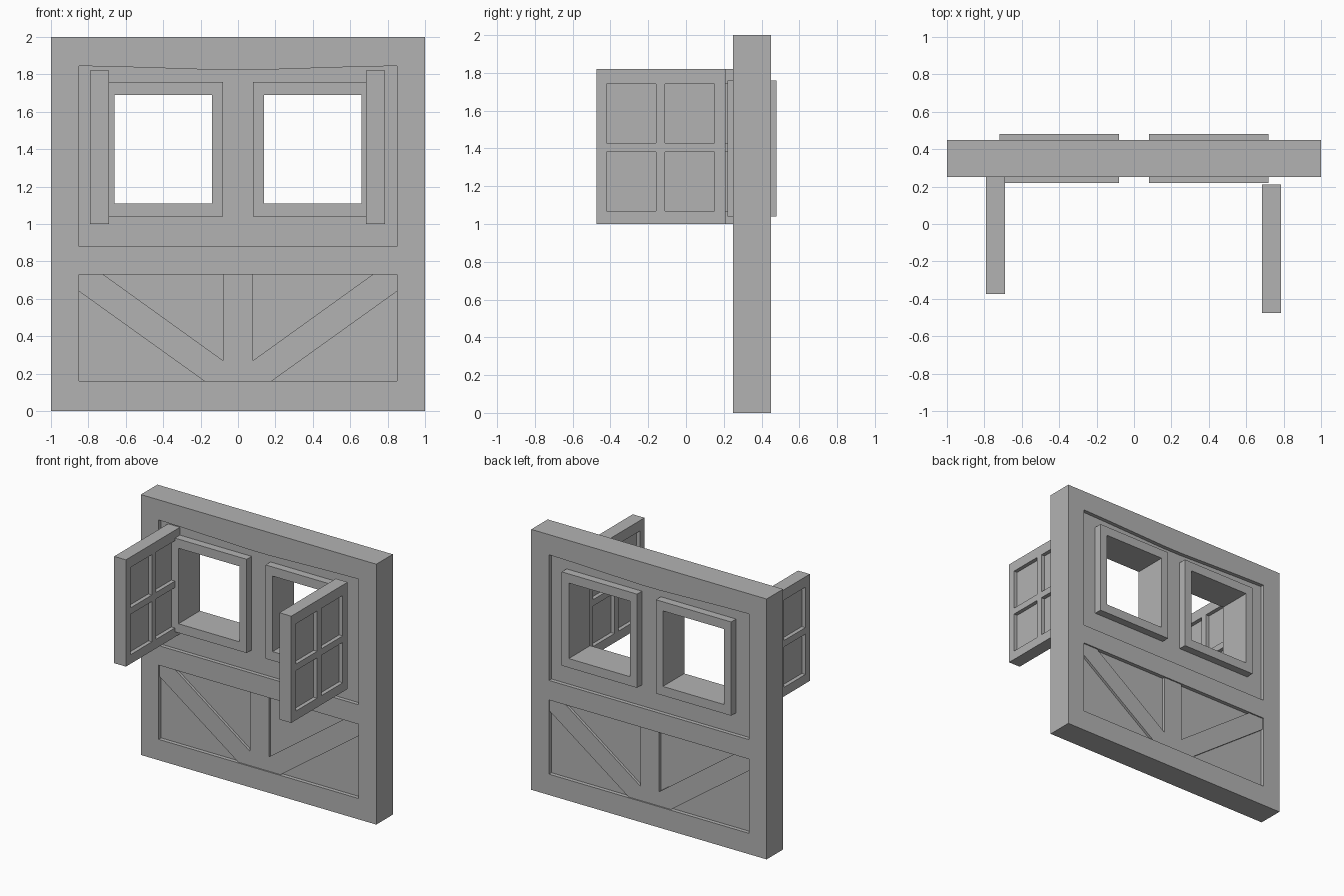
import bpy
import bmesh
from mathutils import Vector

cube = bpy.data.objects.get("Cube")
if cube:
    bpy.data.objects.remove(cube)

grey = bpy.data.materials.new("plain grey")
grey.use_nodes = True
grey.diffuse_color = (0.45, 0.45, 0.45, 1)
grey.node_tree.nodes["Principled BSDF"].inputs["Base Color"].default_value = grey.diffuse_color


def solid(name, polygons, start, end, axis="y"):
    """Extrude flat polygons along an axis; the second coordinate is height."""
    def place(u, v, d):
        return Vector((u, d, v)) if axis == "y" else Vector((d, u, v))

    bm = bmesh.new()
    for poly in polygons:
        bm.faces.new([bm.verts.new(place(u, v, start)) for u, v in poly])
    bmesh.ops.remove_doubles(bm, verts=bm.verts[:], dist=0.0001)
    extruded = bmesh.ops.extrude_face_region(bm, geom=bm.faces[:], use_keep_orig=True)
    moved = [g for g in extruded["geom"] if isinstance(g, bmesh.types.BMVert)]
    bmesh.ops.translate(bm, verts=moved, vec=place(0, 0, end - start))
    bmesh.ops.recalc_face_normals(bm, faces=bm.faces[:])
    mesh = bpy.data.meshes.new(name)
    bm.to_mesh(mesh)
    bm.free()
    mesh.materials.append(grey)
    obj = bpy.data.objects.new(name, mesh)
    bpy.context.scene.collection.objects.link(obj)
    return obj


def rect(u0, u1, v0, v1):
    return [(u0, v0), (u1, v0), (u1, v1), (u0, v1)]


def lattice(us, vs):
    """Grid cells with every odd-odd cell left open."""
    return [rect(us[i], us[i + 1], vs[j], vs[j + 1])
            for i in range(len(us) - 1) for j in range(len(vs) - 1)
            if not (i % 2 and j % 2)]


FRONT, BACK = 0.25, 0.45
HOLE_Z = (1.11, 1.69)

# Outer timber frame
solid("bottom_beam", [rect(-0.85, 0.85, 0, 0.16)], FRONT, BACK)
solid("middle_beam", [rect(-0.85, 0.85, 0.73, 0.88)], FRONT, BACK)
solid("top_beam", [[(-0.85, 2), (-0.85, 1.845), (-0.62, 1.84), (-0.08, 1.823),
                    (0.08, 1.823), (0.62, 1.84), (0.85, 1.845), (0.85, 2)]], FRONT, BACK)

# Lower infill and central stud
solid("lower_panel", [rect(-0.86, 0.86, 0.15, 0.74)], 0.28, 0.42)
solid("centre_stud", [rect(-0.08, 0.08, 0.16, 0.73)], 0.26, 0.44)

for side, label in ((1, "left"), (-1, "right")):
    def flip(polygons):
        return [[(side * u, v) for u, v in p] for p in polygons]

    solid(label + "_post", flip([rect(0.85, 1, 0, 2)]), FRONT, BACK)
    solid(label + "_brace", flip([[(0.85, 0.64), (0.85, 0.73), (0.72, 0.73),
                                   (0.08, 0.27), (0.08, 0.16), (0.18, 0.16)]]), 0.26, 0.44)
    # Upper infill with its opening, then the raised window surround
    solid(label + "_upper_panel",
          flip(lattice((0, 0.14, 0.66, 0.86), (0.87, *HOLE_Z, 1.85))), 0.28, 0.42)
    solid(label + "_window_surround",
          flip(lattice((0.08, 0.14, 0.66, 0.72), (1.04, *HOLE_Z, 1.76))), 0.22, 0.48)


# Open shutters with four sunken panes each
def shutter(label, x, y):
    us = [y + d for d in (0, 0.055, 0.315, 0.365, 0.625, 0.685)]
    vs = (1.0, 1.07, 1.38, 1.43, 1.74, 1.82)
    solid(label + "_shutter_frame", lattice(us, vs), x, x + 0.1, "x")
    solid(label + "_shutter_panes",
          [rect(us[i], us[i + 1], vs[j], vs[j + 1]) for i in (1, 3) for j in (1, 3)],
          x + 0.03, x + 0.07, "x")


shutter("left", 0.685, -0.475)
shutter("right", -0.79, -0.375)
